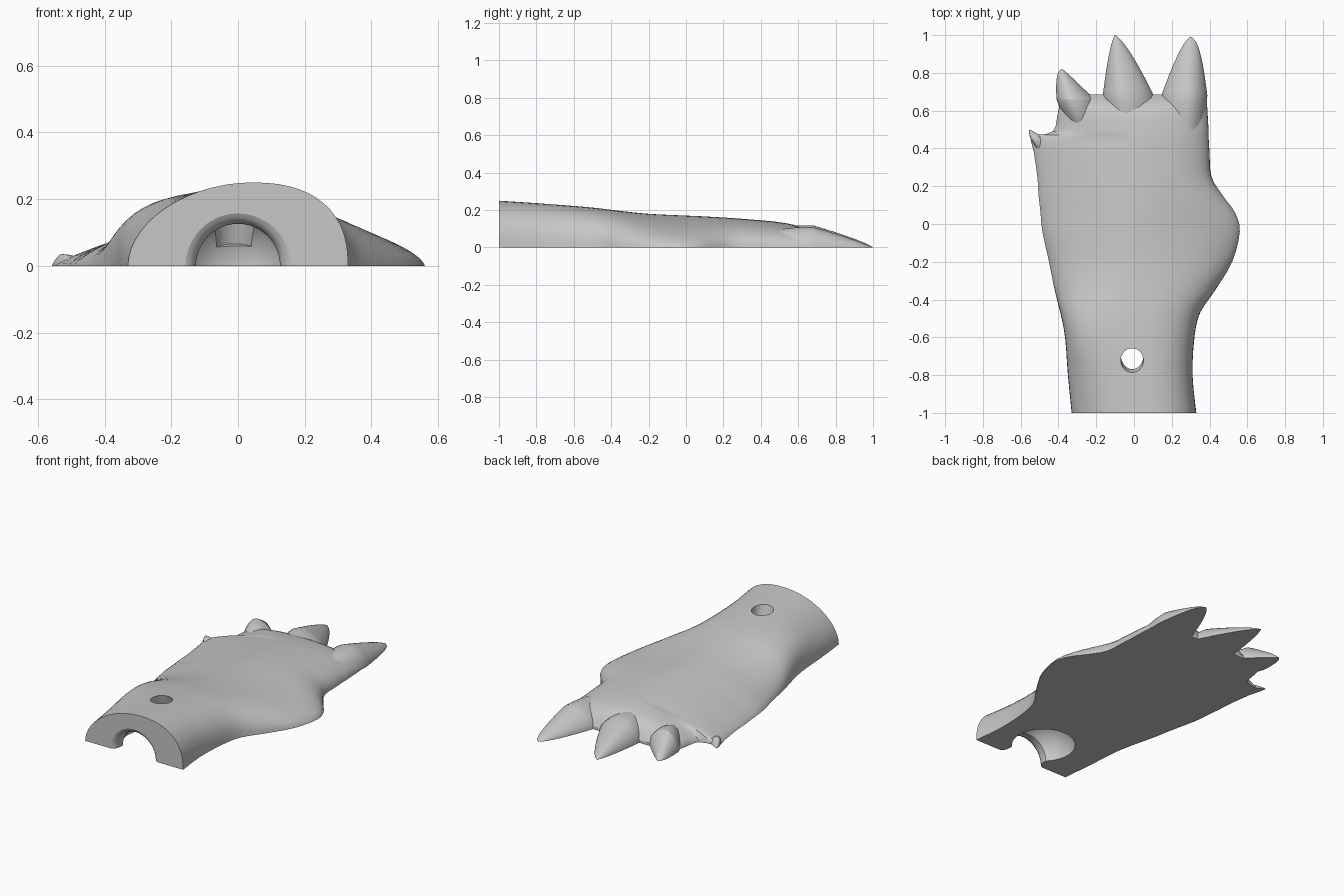
import bpy, bmesh, math

cube = bpy.data.objects.get("Cube")
if cube:
    bpy.data.objects.remove(cube)

grey = bpy.data.materials.new("plain grey")
grey.use_nodes = True
grey.diffuse_color = (0.57, 0.57, 0.57, 1)
grey.node_tree.nodes["Principled BSDF"].inputs["Base Color"].default_value = grey.diffuse_color


def make(name, bm):
    bmesh.ops.recalc_face_normals(bm, faces=bm.faces)
    mesh = bpy.data.meshes.new(name)
    bm.to_mesh(mesh)
    bm.free()
    mesh.materials.append(grey)
    ob = bpy.data.objects.new(name, mesh)
    bpy.context.collection.objects.link(ob)
    return ob


def smooth_rows(rows, steps):
    """Catmull-Rom interpolation of section rows."""
    out = []
    last = len(rows) - 1
    for i in range(last):
        quad = [rows[max(0, min(last, i + k))] for k in (-1, 0, 1, 2)]
        for s in range(steps):
            t = s / steps
            out.append([b + 0.5 * t * (c - a + t * (2*a - 5*b + 4*c - d + t * (3*(b - c) + d - a)))
                        for a, b, c, d in zip(*quad)])
    return out + [rows[last]]


def loft(name, sections, n=28):
    """Flat-bottomed loft along y. Section: y, ridge x, both half widths, height, both edge powers."""
    bm = bmesh.new()
    rings = []
    for y, ridge, right, left, height, right_power, left_power in sections:
        ring = []
        for k in range(n + 1):
            a = math.pi * k / n
            c, s = math.cos(a), max(0, math.sin(a))
            power, half = (left_power, left) if c > 0 else (right_power, right)
            x = ridge + math.copysign(abs(c) ** (2 / power), c) * half
            ring.append(bm.verts.new((x, y, height * s ** (2 / power) if 0 < k < n else 0)))
        rings.append(ring)
    for a, b in zip(rings, rings[1:]):
        for k in range(n + 1):
            j = (k + 1) % (n + 1)
            bm.faces.new((a[k], a[j], b[j], b[k]))
    bm.faces.new(rings[0])
    bm.faces.new(rings[-1])
    return make(name, bm)


def combine(target, tool, operation):
    mod = target.modifiers.new(tool.name, 'BOOLEAN')
    mod.operation, mod.object, mod.solver = operation, tool, 'EXACT'
    bpy.context.view_layer.objects.active = target
    bpy.ops.object.modifier_apply(modifier=mod.name)
    bpy.data.objects.remove(tool)


# Wrist, palm and thumb bulge: y, right edge, left edge, height, right edge power
palm_rows = [
    (-1, -.33, .33, .25, 1.9), (-.8, -.35, .31, .237, 2.2), (-.6, -.365, .32, .222, 2.9),
    (-.47, -.39, .35, .21, 2.6), (-.35, -.42, .43, .195, 1.9), (-.2, -.45, .52, .18, 1.55),
    (-.04, -.485, .56, .172, 1.45), (.06, -.495, .535, .168, 1.4), (.15, -.505, .47, .163, 1.4),
    (.25, -.512, .41, .157, 1.4), (.38, -.53, .4, .147, 1.4), (.46, -.54, .395, .14, 1.35),
    (.49, -.43, .395, .136, 1.7), (.58, -.405, .39, .12, 2), (.64, -.39, .385, .085, 2.3),
    (.685, -.36, .37, .02, 2.4)]
palm = []
for y, right, left, height, power in smooth_rows(palm_rows, 3):
    ridge = .04 * max(0, -y)
    bulge = max(0, left - .33) / .23
    palm.append((y, ridge, ridge - right, left - ridge, height, power, 2.4 - .85 * bulge))
hand = loft("hand", palm)

# Fingers: web y, tip y, web x, tip x, half widths, height, taper of each side
fingers = {
    "little_finger": (.45, .5, -.53, -.555, .018, .07, .035, .6, .9),
    "ring_finger": (.66, .82, -.33, -.38, .08, .12, .11, .5, .9),
    "middle_finger": (.68, 1, -.055, -.1, .11, .16, .118, .75, .7),
    "index_finger": (.68, .99, .288, .297, .143, .1, .108, .7, .45)}
for name, (web_y, tip_y, web_x, tip_x, right, left, height, taper_r, taper_l) in fingers.items():
    sections = []
    for k in range(-8, 13):
        s = k / 12 if k > 0 else k / 8
        rest = max(.004, 1 - max(0, s))
        sink = 1 - .5 * min(0, s) ** 2
        rise = rest ** .8 * sink - .1 * min(0, s)
        sections.append((web_y + s * (tip_y - web_y), web_x + s * (tip_x - web_x),
                         right * rest ** taper_r * sink, left * rest ** taper_l * sink,
                         height * rise, 1.8, 1.8))
    combine(hand, loft(name, sections, 20), 'UNION')

# Ball socket with a rounded mouth, turned about the y axis
profile = [(-1.03, 0), (-1.03, .157), (-1, .157), (-.9936, .145), (-.985, .136),
           (-.974, .13), (-.957, .126), (-.929, .126)]
centre, radius = -.8, .18
for k in range(1, 25):
    a = math.radians(135.6 * (1 - k / 24))
    profile.append((centre + radius * math.cos(a), radius * math.sin(a)))
bm = bmesh.new()
verts = [bm.verts.new((r, y, 0)) for y, r in profile]
edges = [bm.edges.new(pair) for pair in zip(verts, verts[1:])]
bmesh.ops.spin(bm, geom=verts + edges, cent=(0, 0, 0), axis=(0, 1, 0), angle=2 * math.pi, steps=48)
bmesh.ops.remove_doubles(bm, verts=bm.verts, dist=1e-4)
combine(hand, make("socket_cutter", bm), 'DIFFERENCE')

# Slanted screw hole through the top of the wrist
bm = bmesh.new()
bmesh.ops.create_cone(bm, cap_ends=True, segments=32, radius1=.06, radius2=.06, depth=.38)
hole = make("hole_cutter", bm)
hole.location = (-.01, -.722, .23)
hole.rotation_euler.x = .3
bpy.context.view_layer.update()
combine(hand, hole, 'DIFFERENCE')

bpy.ops.object.select_all(action='DESELECT')
hand.select_set(True)
bpy.context.view_layer.objects.active = hand
bpy.ops.object.shade_smooth_by_angle(angle=math.radians(24))
